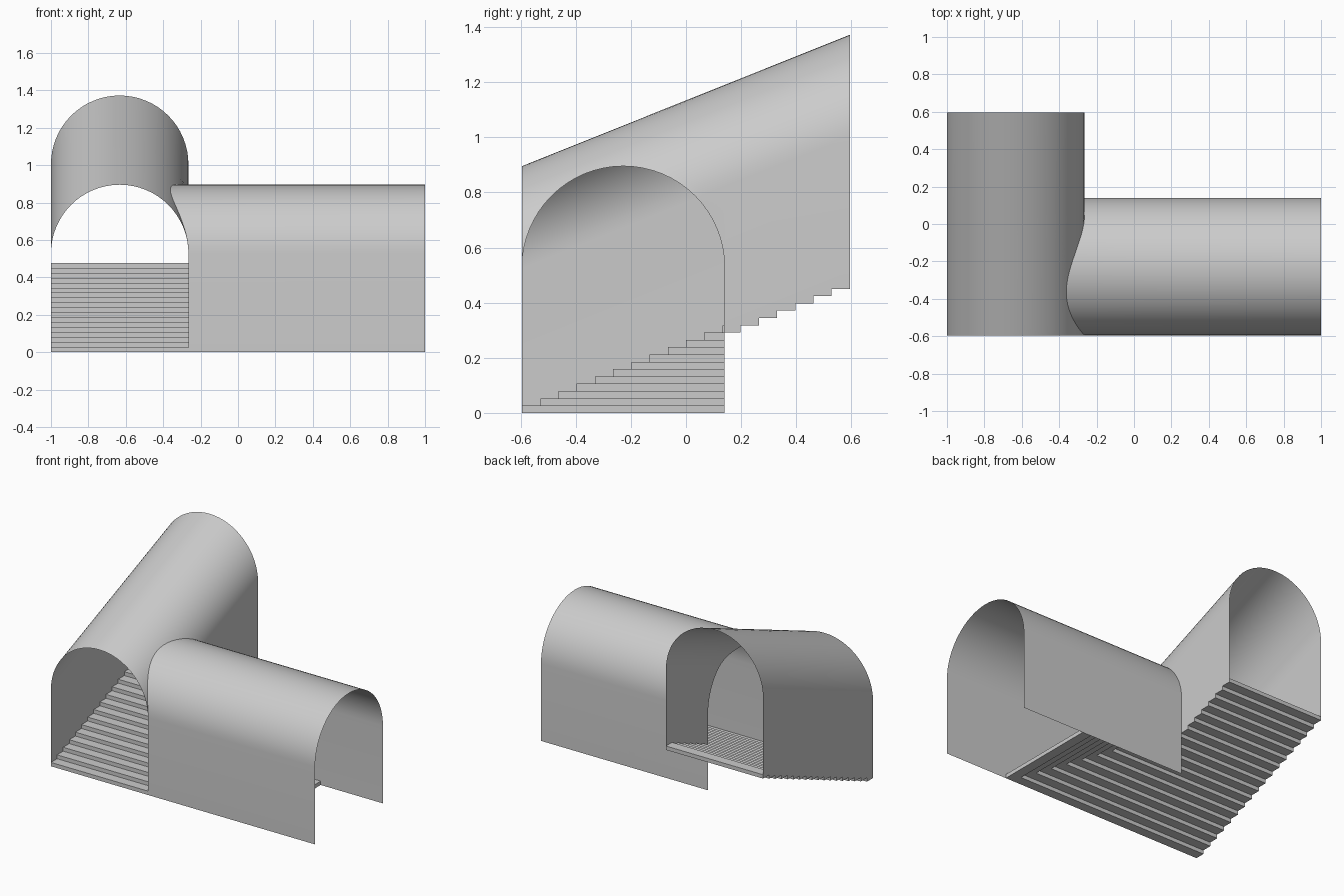
import bpy, bmesh
from math import sin, cos, pi, sqrt, asin

if "Cube" in bpy.data.objects:
    bpy.data.objects.remove(bpy.data.objects["Cube"])

R, SPRING = 0.3675, 0.528            # vault radius and springing height
Y0, Y1 = -0.595, 0.595               # length of the sloping vault
XL, XR, XC = -1.0, -0.265, -0.6325   # its width
YB, YC = Y0 + 2 * R, Y0 + R          # side vault back wall and centre line
N = 18                               # number of steps
TREAD, RISE = (Y1 - Y0) / N, 0.0265
SLOPE = RISE / TREAD
SEG = 32


def finish(name, bm, smooth):
    mesh = bpy.data.meshes.new(name)
    bm.to_mesh(mesh)
    bm.free()
    ob = bpy.data.objects.new(name, mesh)
    bpy.context.collection.objects.link(ob)
    if smooth:
        bpy.ops.object.select_all(action='DESELECT')
        bpy.context.view_layer.objects.active = ob
        ob.select_set(True)
        bpy.ops.object.shade_smooth_by_angle(angle=0.6)


def add_grid(bm, rows):
    grid = [[bm.verts.new(p) for p in row] for row in rows]
    for a, b in zip(grid, grid[1:]):
        for j in range(len(a) - 1):
            bm.faces.new((a[j], a[j + 1], b[j + 1], b[j]))


def lift(y):
    return SLOPE * (y - Y0)


def section(y, end_h, end_angle):
    # left wall, left arch, right arch down to end_angle, right wall down to end_h
    pts = [(XL, 0)]
    half = SEG // 2
    angles = [pi - pi / 2 * i / half for i in range(half + 1)]
    angles += [pi / 2 + (end_angle - pi / 2) * i / half for i in range(1, half + 1)]
    pts += [(XC + R * cos(a), SPRING + R * sin(a)) for a in angles]
    pts.append((pts[-1][0], end_h))
    return [(x, y, h + lift(y)) for x, h in pts]


# Profile of the side vault and the seam where it meets the sloping vault
seam, open_rows = [], []
for i in range(SEG + 1):
    t = pi * i / SEG
    y, z = YC - R * cos(t), SPRING + R * sin(t)
    h = z - lift(y)
    rise = min(max(h - SPRING, 0), R)
    seam.append((XC + sqrt(R * R - rise * rise), y, z))
    open_rows.append(section(y, h, asin(rise / R)))

# Sloping vault: front part opens into the side vault, rear part is complete
bm = bmesh.new()
add_grid(bm, open_rows)
add_grid(bm, [section(YB, 0, 0), section(Y1, 0, 0)])
bmesh.ops.remove_doubles(bm, verts=bm.verts, dist=1e-5)
finish("sloping_vault", bm, True)

# Level side vault running to the right
line = [(XR, Y0, 0)] + seam + [(XR, YB, 0)]
bm = bmesh.new()
add_grid(bm, [[p, (1.0, p[1], p[2])] for p in line])
finish("side_vault", bm, True)

# Stairs: lower steps turn the corner into the side vault, upper ones are straight
TURN = 12
bm = bmesh.new()
for k in range(N):
    y, y2 = Y0 + k * TREAD, Y0 + (k + 1) * TREAD
    if k < TURN:
        x, x2 = XR + (TURN - k) * TREAD, XR + (TURN - k - 1) * TREAD
        outline = [(XL, y), (x, y), (x, YB), (x2, YB), (x2, y2), (XL, y2)]
    else:
        outline = [(XL, y), (XR, y), (XR, y2), (XL, y2)]
    face = bm.faces.new([bm.verts.new((a, b, k * RISE)) for a, b in outline])
    ext = bmesh.ops.extrude_face_region(bm, geom=[face], use_keep_orig=True)
    top = [v for v in ext["geom"] if isinstance(v, bmesh.types.BMVert)]
    bmesh.ops.translate(bm, verts=top, vec=(0, 0, RISE))
bmesh.ops.recalc_face_normals(bm, faces=bm.faces)
finish("stairs", bm, False)
